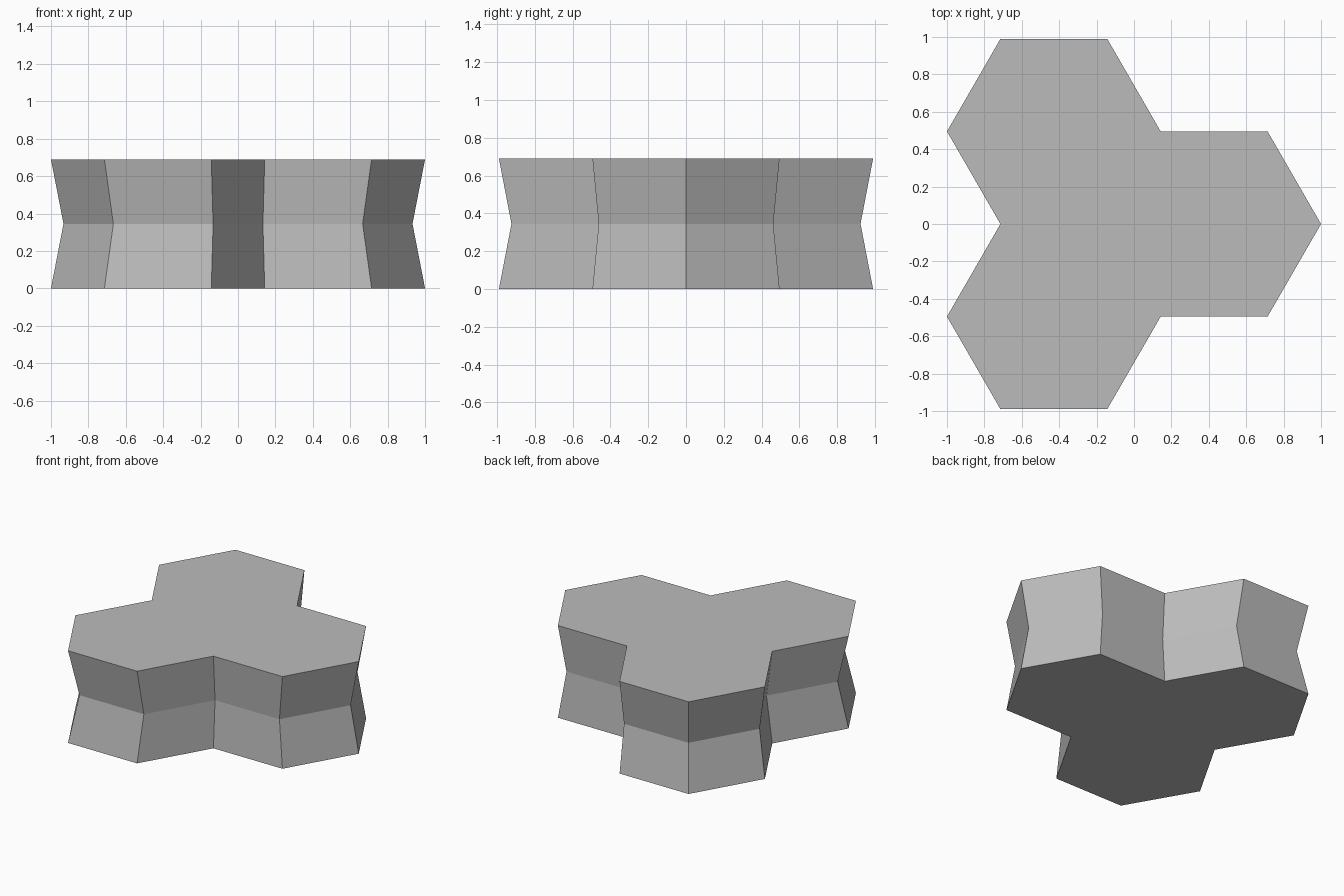
import bpy
import bmesh
from math import radians, cos, sin, sqrt
from mathutils import Vector

cube = bpy.data.objects.get("Cube")
if cube:
    bpy.data.objects.remove(cube)

SIDE = 4 / 7      # hexagon side length
HEIGHT = 0.69
WAIST = 0.933     # outline scale at half height

# Single flat grey
grey = bpy.data.materials.new("plain grey")
grey.use_nodes = True
colour = (0.5, 0.5, 0.5, 1)
grey.diffuse_color = colour
grey.node_tree.nodes["Principled BSDF"].inputs["Base Color"].default_value = colour


def cluster_outline():
    """Walk around three joined hexagons, four outer edges each."""
    point = Vector((SIDE / 4, -SIDE * sqrt(3) / 2))
    heading, points = 0, []
    for _ in range(3):
        for turn in (60, 60, 60, -60):
            points.append(point.copy())
            point += SIDE * Vector((cos(radians(heading)), sin(radians(heading))))
            heading += turn
    return points


# Block: outline at the base, pinched waist and top
bm = bmesh.new()
outline = cluster_outline()
rings = [[bm.verts.new((p.x * scale, p.y * scale, z)) for p in outline]
         for z, scale in ((0, 1), (HEIGHT / 2, WAIST), (HEIGHT, 1))]
for low, high in zip(rings, rings[1:]):
    for i in range(len(outline)):
        j = (i + 1) % len(outline)
        bm.faces.new((low[i], low[j], high[j], high[i]))
bm.faces.new(reversed(rings[0]))
bm.faces.new(rings[-1])
bmesh.ops.recalc_face_normals(bm, faces=bm.faces)

mesh = bpy.data.meshes.new("hexagon_cluster_block")
bm.to_mesh(mesh)
bm.free()
mesh.materials.append(grey)
bpy.context.collection.objects.link(bpy.data.objects.new("hexagon_cluster_block", mesh))
